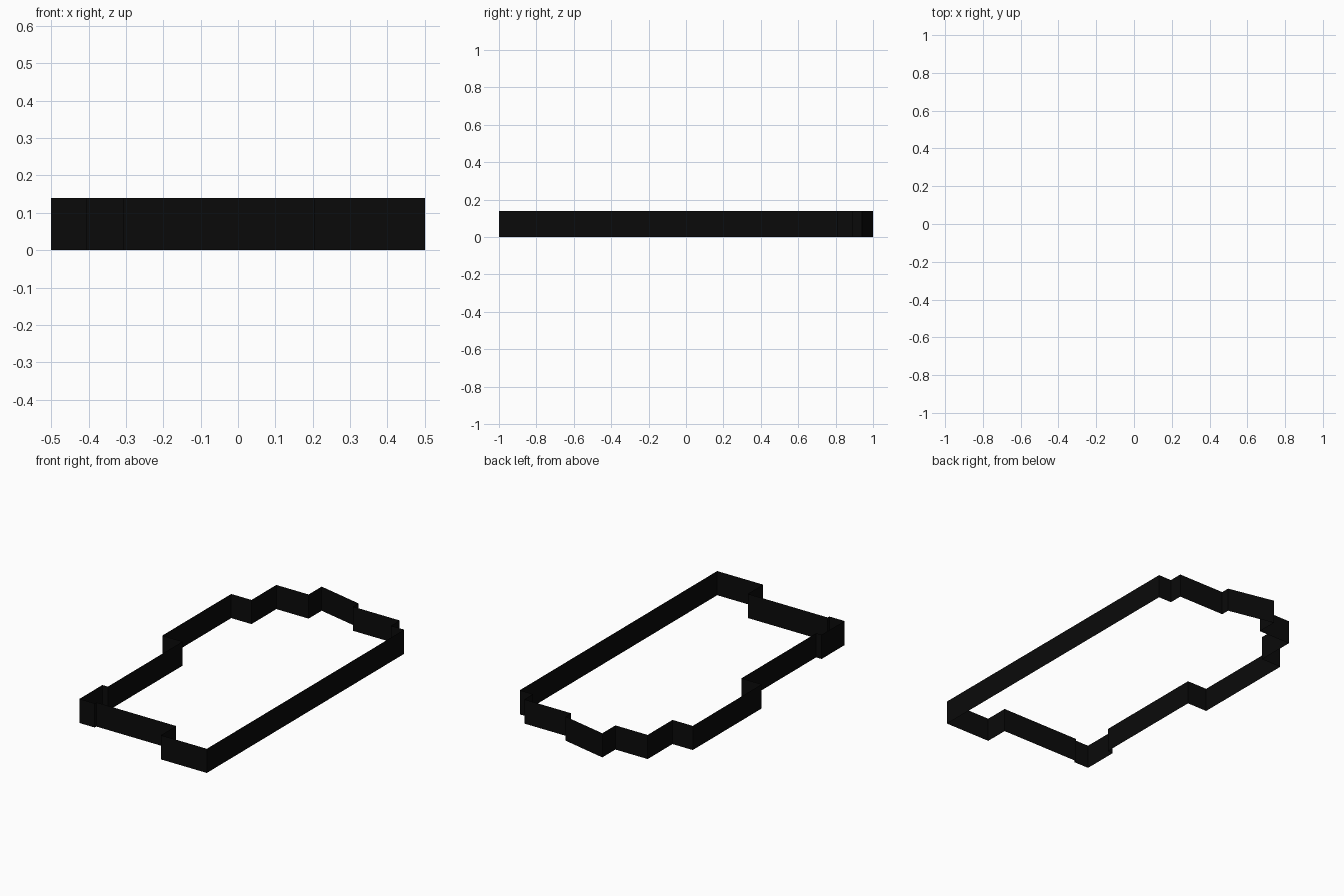
import bpy, bmesh

if "Cube" in bpy.data.objects:
    bpy.data.objects.remove(bpy.data.objects["Cube"])

HEIGHT = 0.14

# Plan outline of the wall, counter-clockwise from the front right corner
OUTLINE = [
    (0.50, -1.0), (0.50, 0.81), (0.415, 0.81), (0.415, 0.89),
    (0.115, 0.89), (0.115, 0.94), (-0.163, 1.0), (-0.163, 0.88),
    (-0.37, 0.88), (-0.37, 0.652), (-0.50, 0.652), (-0.50, 0.02),
    (-0.37, 0.02), (-0.37, -0.665), (-0.405, -0.665), (-0.405, -0.875),
    (-0.307, -0.875), (-0.307, -0.86), (0.205, -0.86), (0.205, -1.0),
]

# Thin sheet wall: closed loop of edges pulled straight up
bm = bmesh.new()
verts = [bm.verts.new((x, y, 0)) for x, y in OUTLINE]
edges = [bm.edges.new((a, b)) for a, b in zip(verts, verts[1:] + verts[:1])]
result = bmesh.ops.extrude_edge_only(bm, edges=edges)
top = [g for g in result["geom"] if isinstance(g, bmesh.types.BMVert)]
bmesh.ops.translate(bm, verts=top, vec=(0, 0, HEIGHT))

# Make every panel face outwards
bm.normal_update()
front = min(bm.faces, key=lambda f: f.calc_center_median().y)
if front.normal.y > 0:
    bmesh.ops.reverse_faces(bm, faces=bm.faces[:])

mesh = bpy.data.meshes.new("perimeter_wall")
bm.to_mesh(mesh)
bm.free()
wall = bpy.data.objects.new("perimeter_wall", mesh)
bpy.context.collection.objects.link(wall)

# Black finish
black = bpy.data.materials.new("black")
black.diffuse_color = (0.003, 0.003, 0.003, 1)
black.use_nodes = True
black.node_tree.nodes["Principled BSDF"].inputs["Base Color"].default_value = black.diffuse_color
mesh.materials.append(black)
